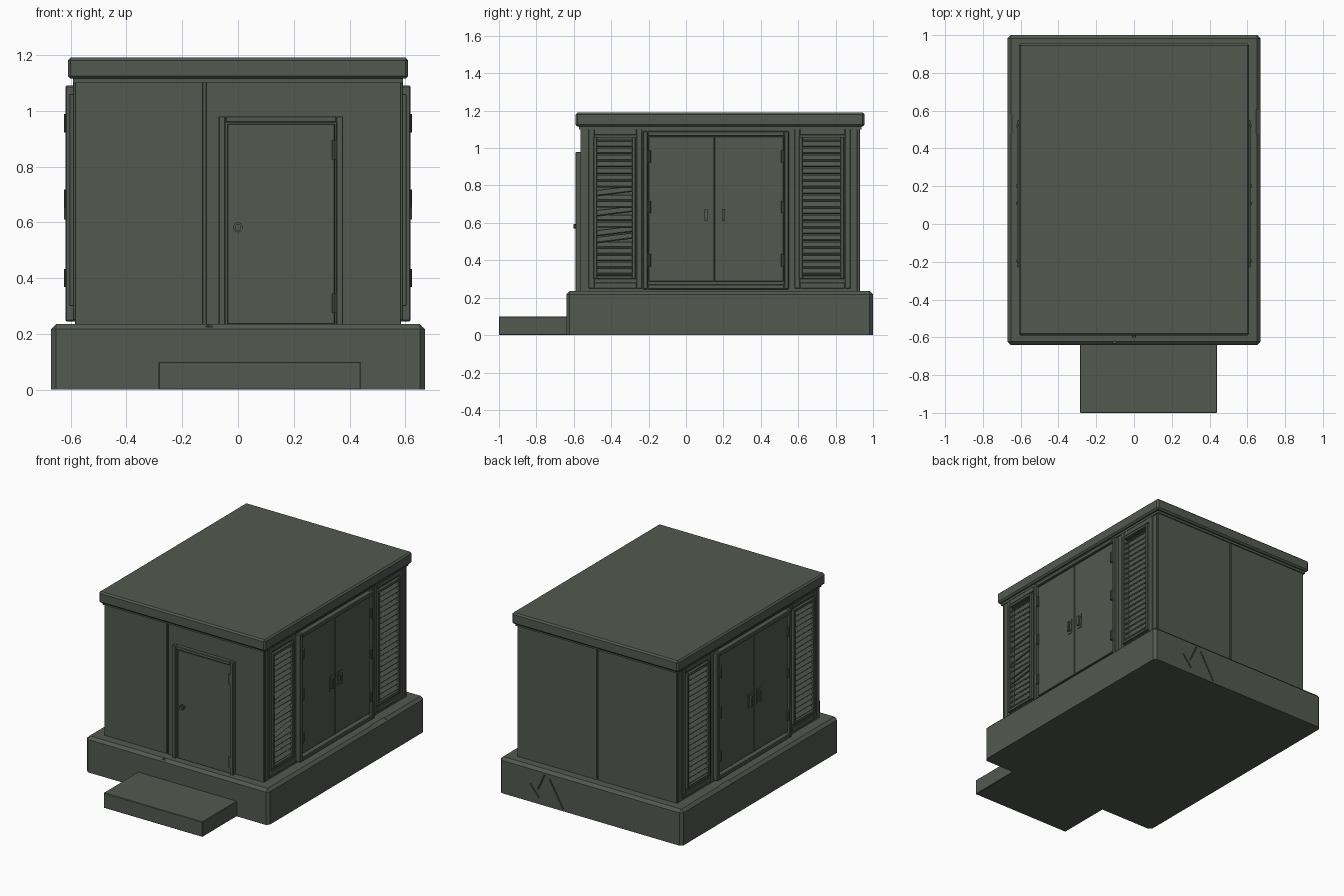
import bpy, bmesh, math
from mathutils import Matrix, Vector

if "Cube" in bpy.data.objects:
    bpy.data.objects.remove(bpy.data.objects["Cube"], do_unlink=True)

paint = bpy.data.materials.new("grey green")
paint.use_nodes = True
COLOUR = (0.085, 0.1, 0.08, 1)
paint.diffuse_color = COLOUR
paint.node_tree.nodes["Principled BSDF"].inputs["Base Color"].default_value = COLOUR


def finish(name, bm, bevel=0, mirror=False):
    mesh = bpy.data.meshes.new(name)
    bm.to_mesh(mesh)
    bm.free()
    mesh.materials.append(paint)
    ob = bpy.data.objects.new(name, mesh)
    bpy.context.collection.objects.link(ob)
    if bevel:
        mod = ob.modifiers.new("bevel", "BEVEL")
        mod.width = bevel
        mod.segments = 1
    if mirror:
        ob.modifiers.new("mirror", "MIRROR")
    return ob


def add_box(bm, x0, x1, y0, y1, z0, z1, turn=None):
    centre = Vector((x0 + x1, y0 + y1, z0 + z1)) / 2
    scale = Matrix.Diagonal((x1 - x0, y1 - y0, z1 - z0, 1))
    bmesh.ops.create_cube(bm, size=1, matrix=Matrix.Translation(centre) @ (turn or Matrix()) @ scale)


def boxes(name, items, bevel=0, mirror=False):
    bm = bmesh.new()
    for item in items:
        add_box(bm, *item)
    return finish(name, bm, bevel, mirror)


def cylinders(name, places, radius, length, axis="Z", mirror=False):
    bm = bmesh.new()
    turn = Matrix.Rotation(math.pi / 2, 4, "X") if axis == "Y" else Matrix()
    for p in places:
        bmesh.ops.create_cone(bm, cap_ends=True, segments=10, radius1=radius, radius2=radius,
                              depth=length, matrix=Matrix.Translation(p) @ turn)
    return finish(name, bm, 0, mirror)


def side_frame(x0, x1, y0, y1, z0, z1, w):
    return [(x0, x1, y0, y0 + w, z0, z1), (x0, x1, y1 - w, y1, z0, z1),
            (x0, x1, y0 + w, y1 - w, z0, z0 + w), (x0, x1, y0 + w, y1 - w, z1 - w, z1)]


def chip(target, chips):
    """Cut worn edges; each chip is centre, size, axis, degrees."""
    for n, (centre, size, axis, angle) in enumerate(chips):
        bm = bmesh.new()
        c, h = Vector(centre), Vector(size) / 2
        add_box(bm, c.x - h.x, c.x + h.x, c.y - h.y, c.y + h.y, c.z - h.z, c.z + h.z,
                Matrix.Rotation(math.radians(angle), 4, axis))
        cutter = finish(f"{target.name}_cutter_{n}", bm)
        cutter.hide_render = True
        cutter.hide_viewport = True
        cutter.display_type = "WIRE"
        mod = target.modifiers.new("chip", "BOOLEAN")
        mod.object = cutter
        mod.operation = "DIFFERENCE"
        mod.solver = "EXACT"


# Concrete plinth, with worn edges and cracks in the back
plinth = boxes("plinth", [(-0.67, 0.67, -0.64, 1.0, 0, 0.235)])
bm = bmesh.new()
bm.from_mesh(plinth.data)
worn = [e for e in bm.edges if max(v.co.z for v in e.verts) > 0.1]
bmesh.ops.bevel(bm, geom=worn, offset=0.018, segments=1, affect="EDGES")
bm.to_mesh(plinth.data)
bm.free()
chip(plinth, [
    ((0.69, 0.54, 0.24), (0.09, 0.13, 0.06), "Y", 35),
    ((-0.69, 0.53, 0.24), (0.08, 0.1, 0.06), "Y", -35),
    ((-0.1, -0.65, 0.24), (0.04, 0.05, 0.03), "Z", 45),
    ((0.25, 1.0, 0.1), (0.008, 0.02, 0.2), "Y", 30),
    ((0.36, 1.0, 0.15), (0.008, 0.02, 0.12), "Y", -25),
    ((0.41, 1.0, 0.08), (0.008, 0.02, 0.1), "Y", 40),
])
boxes("front_step", [(-0.285, 0.44, -1.0, -0.635, 0, 0.1)], 0.003)

# Body core with front and back panels split by seams
boxes("body_core", [(-0.56, 0.56, -0.555, 0.92, 0.23, 1.12)])
boxes("front_wall_panels", [(-0.585, -0.125, -0.565, -0.55, 0.23, 1.12),
                            (-0.115, 0.585, -0.565, -0.55, 0.23, 1.12)], 0.002)
boxes("back_wall_panels", [(-0.585, -0.004, 0.915, 0.93, 0.23, 1.12),
                           (0.004, 0.585, 0.915, 0.93, 0.23, 1.12)], 0.002)

# Side walls, left open where the louvres sit
VENTS = [(-0.48, -0.285), (0.62, 0.83)]
wall = [(0.55, 0.585, a, b, 0.23, 1.12) for a, b in ((-0.55, -0.48), (-0.285, 0.62), (0.83, 0.915))]
for a, b in VENTS:
    wall += [(0.55, 0.585, a, b, 0.23, 0.32), (0.55, 0.585, a, b, 1.04, 1.12)]
boxes("side_walls", wall, 0, True)

# Roof slab and the trim below it
roof = boxes("roof", [(-0.61, 0.61, -0.59, 0.955, 1.115, 1.19)], 0.01)
chip(roof, [((0.63, -0.36, 1.2), (0.05, 0.5, 0.05), "Y", 40),
            ((-0.63, 0.0, 1.2), (0.05, 1.2, 0.05), "Y", -40)])
boxes("roof_trim", [(-0.592, 0.592, -0.572, 0.937, 1.1, 1.118)])

# Louvred vents: frames, then tilted slats with a few broken ones
frames = []
for a, b in VENTS:
    frames += side_frame(0.58, 0.592, a - 0.04, b + 0.05, 0.25, 1.1, 0.03)
    frames += side_frame(0.58, 0.604, a - 0.015, b + 0.015, 0.3, 1.06, 0.018)
boxes("vent_frames", frames, 0.002, True)
for side, label in ((1, "left"), (-1, "right")):
    bm = bmesh.new()
    for a, b in VENTS:
        for i in range(20):
            z = 0.34 + 0.0358 * i
            turn = Matrix.Rotation(math.radians(40 * side), 4, "Y")
            if side == 1 and a < 0 and i in (5, 6, 9, 12):
                turn = Matrix.Rotation(math.radians(7), 4, "X") @ turn
            x = 0.583 * side
            add_box(bm, x - 0.019, x + 0.019, a, b, z - 0.004, z + 0.004, turn)
    finish(f"{label}_vent_slats", bm)

# Double doors on both sides
boxes("side_door_frame", side_frame(0.58, 0.618, -0.23, 0.55, 0.245, 1.09, 0.026), 0.004, True)
boxes("side_door_leaves", [(0.58, 0.606, -0.2, 0.148, 0.287, 1.062),
                           (0.58, 0.606, 0.152, 0.52, 0.287, 1.062)], 0.002, True)
grips = []
for y in (0.108, 0.2):
    grips += [(0.6, 0.61, y - 0.018, y + 0.018, 0.595, 0.69),
              (0.607, 0.622, y - 0.008, y + 0.008, 0.61, 0.622),
              (0.607, 0.622, y - 0.008, y + 0.008, 0.662, 0.674),
              (0.616, 0.624, y - 0.008, y + 0.008, 0.61, 0.674)]
boxes("side_door_handles", grips, 0, True)
cylinders("side_door_hinges", [(0.614, y, z) for y in (-0.196, 0.517) for z in (0.4, 0.685, 0.955)],
          0.01, 0.065, mirror=True)

# Front door with frame, knob and hinges
boxes("front_door_frame", [(-0.07, -0.045, -0.59, -0.56, 0.23, 0.98),
                           (0.352, 0.377, -0.59, -0.56, 0.23, 0.98),
                           (-0.045, 0.352, -0.59, -0.56, 0.958, 0.98)], 0.003)
boxes("front_door_leaf", [(-0.038, 0.347, -0.578, -0.56, 0.235, 0.953)], 0.002)
cylinders("front_door_hinges", [(0.346, -0.58, z) for z in (0.31, 0.86)], 0.009, 0.07)
cylinders("front_door_knob_rose", [(0, -0.58, 0.582)], 0.018, 0.01, "Y")
cylinders("front_door_knob", [(0, -0.59, 0.582)], 0.012, 0.024, "Y")
